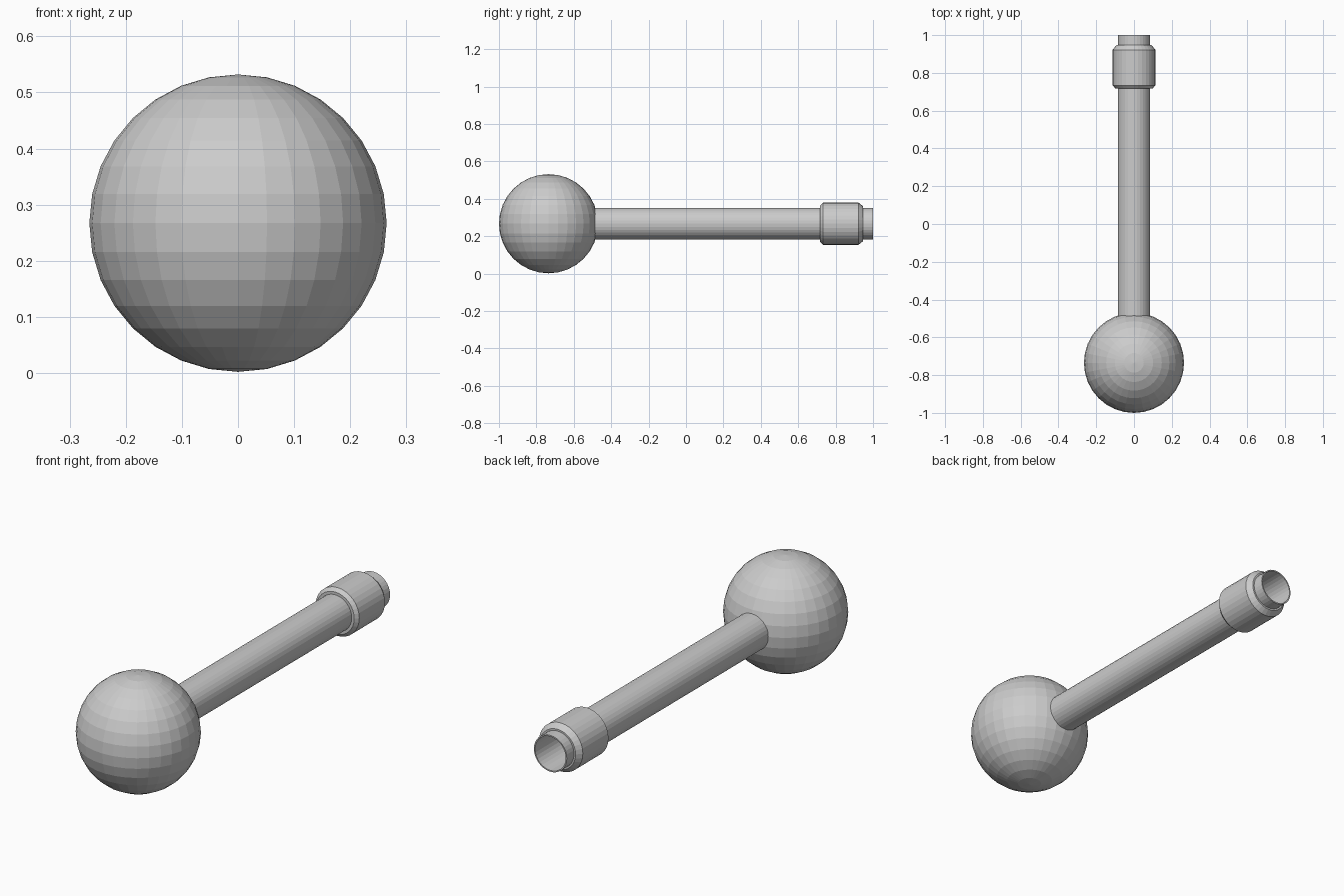
import bpy, bmesh, math
from mathutils import Matrix

if "Cube" in bpy.data.objects:
    bpy.data.objects.remove(bpy.data.objects["Cube"])

CZ = 0.267      # height of the shared axis
SIDES = 32


def finish(name, bm):
    bmesh.ops.recalc_face_normals(bm, faces=bm.faces)
    mesh = bpy.data.meshes.new(name)
    bm.to_mesh(mesh)
    bm.free()
    obj = bpy.data.objects.new(name, mesh)
    bpy.context.collection.objects.link(obj)
    return obj


def lathe_y(name, profile):
    """Closed profile of (radius, y) points revolved around the y axis."""
    bm = bmesh.new()
    rings = []
    for r, y in profile:
        ring = []
        for i in range(SIDES):
            a = 2 * math.pi * i / SIDES
            ring.append(bm.verts.new((r * math.cos(a), y, CZ + r * math.sin(a))))
        rings.append(ring)
    for k, a in enumerate(rings):
        b = rings[(k + 1) % len(rings)]
        for i in range(SIDES):
            j = (i + 1) % SIDES
            bm.faces.new((a[i], a[j], b[j], b[i]))
    return finish(name, bm)


# Ball at the front end
bm = bmesh.new()
bmesh.ops.create_uvsphere(bm, u_segments=32, v_segments=16, radius=0.265,
                          matrix=Matrix.Translation((0, -0.735, CZ)))
finish("ball", bm)

# Thin-walled hollow pipe, open at the back
lathe_y("pipe", [(0.085, -0.52), (0.085, 1.0), (0.079, 1.0), (0.079, -0.52)])

# Chamfered collar near the open end
lathe_y("collar", [(0.084, 0.717), (0.098, 0.717), (0.113, 0.733),
                   (0.113, 0.922), (0.093, 0.947), (0.084, 0.947)])
